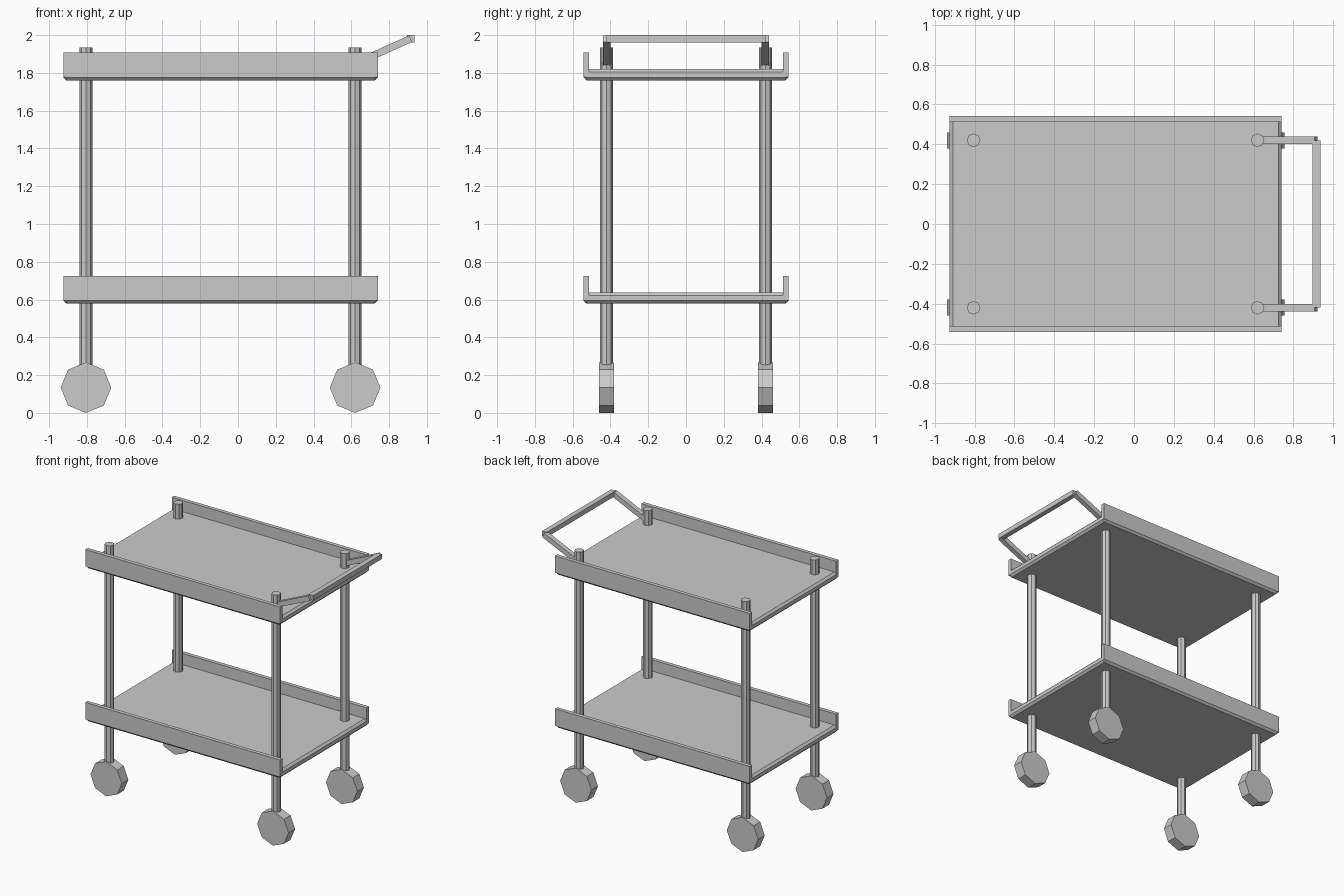
import bpy, bmesh, math
from mathutils import Matrix, Vector

if "Cube" in bpy.data.objects:
    bpy.data.objects.remove(bpy.data.objects["Cube"])

grey = bpy.data.materials.new("light grey")
grey.diffuse_color = (0.6, 0.6, 0.6, 1)
grey.use_nodes = True
grey.node_tree.nodes["Principled BSDF"].inputs["Base Color"].default_value = grey.diffuse_color


def finish(name, bm):
    bmesh.ops.recalc_face_normals(bm, faces=bm.faces)
    mesh = bpy.data.meshes.new(name)
    bm.to_mesh(mesh)
    bm.free()
    mesh.materials.append(grey)
    ob = bpy.data.objects.new(name, mesh)
    bpy.context.collection.objects.link(ob)
    return ob


def box(name, lo, hi, chamfer=0.0):
    lo, hi = Vector(lo), Vector(hi)
    bm = bmesh.new()
    bmesh.ops.create_cube(bm, size=1, matrix=Matrix.Translation((lo + hi) / 2)
                          @ Matrix.Diagonal((*(hi - lo), 1)))
    if chamfer:
        bmesh.ops.bevel(bm, geom=bm.edges[:], offset=chamfer, segments=1,
                        profile=0.5, affect='EDGES')
    return finish(name, bm)


def octagon_rod(name, radius, length, matrix):
    bm = bmesh.new()
    bmesh.ops.create_cone(bm, cap_ends=True, segments=8, radius1=radius,
                          radius2=radius, depth=length, matrix=matrix)
    return finish(name, bm)


X0, X1, Y = -0.925, 0.74, 0.543
LEG_Y = 0.42

# Two trays: chamfered plate with a rail along each long side
for level, z in (("lower", 0.578), ("upper", 1.76)):
    box(level + "_tray", (X0, -Y, z), (X1, Y, z + 0.06), 0.016)
    for side, s in (("front", -1), ("back", 1)):
        ya, yb = sorted((s * Y, s * (Y - 0.03)))
        box(f"{level}_{side}_rail", (X0, ya, z + 0.017), (X1, yb, z + 0.147))

for side, s in (("front", -1), ("back", 1)):
    y = s * LEG_Y
    # Legs and octagonal wheels
    for end, x in (("left", -0.805), ("right", 0.62)):
        octagon_rod(f"{side}_{end}_leg", 0.034, 1.795,
                    Matrix.Translation((x, y, 0.14 + 1.795 / 2)))
        octagon_rod(f"{side}_{end}_wheel", 0.134, 0.08,
                    Matrix.Translation((x, y, 0.134)) @ Matrix.Rotation(math.pi / 2, 4, 'X'))
    # Sloping handle arm
    a, b = Vector((0.62, y, 1.849)), Vector((0.914, y, 1.981))
    d = b - a
    bm = bmesh.new()
    bmesh.ops.create_cube(bm, size=1, matrix=Matrix.Translation((a + b) / 2)
                          @ Matrix.Rotation(-math.atan2(d.z, d.x), 4, 'Y')
                          @ Matrix.Diagonal((d.length, 0.038, 0.038, 1)))
    finish(side + "_handle_arm", bm)

# Handle grip
box("handle_grip", (0.896, -LEG_Y, 1.962), (0.935, LEG_Y, 2.0))
